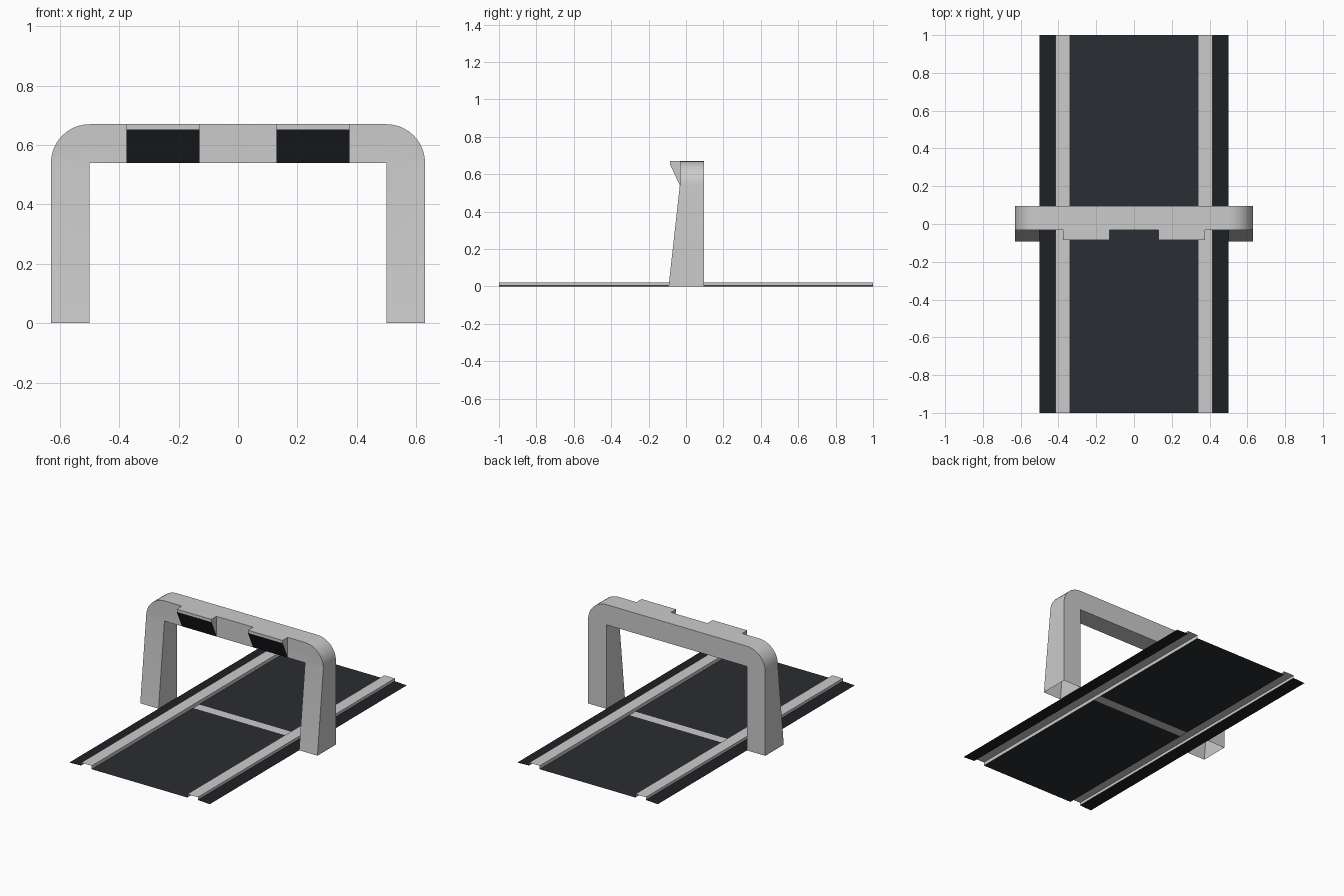
import bpy, bmesh, math

if "Cube" in bpy.data.objects:
    bpy.data.objects.remove(bpy.data.objects["Cube"])


def material(name, rgb):
    m = bpy.data.materials.new(name)
    m.diffuse_color = (*rgb, 1)
    m.use_nodes = True
    m.node_tree.nodes["Principled BSDF"].inputs["Base Color"].default_value = m.diffuse_color
    return m


DARK = material("dark_panel", (0.023, 0.026, 0.032))
DARKER = material("edge_dark", (0.013, 0.015, 0.019))


def build(name, verts, faces, mat=None, mirror=True, recalc=False):
    me = bpy.data.meshes.new(name)
    me.from_pydata(verts, [], faces)
    if recalc:
        bm = bmesh.new()
        bm.from_mesh(me)
        bmesh.ops.recalc_face_normals(bm, faces=bm.faces)
        bm.to_mesh(me)
        bm.free()
    ob = bpy.data.objects.new(name, me)
    bpy.context.collection.objects.link(ob)
    if mat:
        me.materials.append(mat)
    if mirror:
        ob.modifiers.new("mirror", 'MIRROR')
    return ob


def strip(name, section, y0=-1.0, y1=1.0, mat=None, mirror=True):
    """Open sheet: an (x, z) section running along y, facing up."""
    n = len(section)
    verts = [(x, y, z) for y in (y0, y1) for x, z in section]
    faces = [(i, i + 1, n + i + 1, n + i) for i in range(n - 1)]
    return build(name, verts, faces, mat, mirror)


# Track: dark deck, cross line, raised hollow rails, outer margins
deck = [(-0.34, 0), (0.34, 0)]
strip("deck_front", deck, -1, 0.03, DARK, False)
strip("cross_line", deck, 0.03, 0.09, None, False)
strip("deck_back", deck, 0.09, 1, DARK, False)
strip("rails", [(0.34, 0), (0.34, 0.022), (0.415, 0.022), (0.415, 0.004)])
strip("outer_margins", [(0.415, 0.004), (0.5, 0)], mat=DARKER)

# Gate: half outline, front of the leg leans back, open foot
H, TOP, BACK = 0.54, 0.67, 0.095
R = TOP - H
SEG = 10
arc = [(0.5 + R * math.cos(i * math.pi / 2 / SEG), H + R * math.sin(i * math.pi / 2 / SEG))
       for i in range(SEG + 1)]
outline = [(0.63, 0)] + arc + [(0, TOP), (0, H), (0.5, H), (0.5, 0)]
n = len(outline)
verts = [(x, -0.093 + 0.06 * min(z / H, 1), z) for x, z in outline]
verts += [(x, BACK, z) for x, z in outline]
leg = (0, 1, n - 2, n - 1)
beam = tuple(range(1, n - 1))
faces = [leg, beam, tuple(i + n for i in leg), tuple(i + n for i in beam)]
faces += [(i, i + 1, n + i + 1, n + i) for i in range(n - 1) if i != SEG + 2]
gate = build("gate", verts, faces, recalc=True)
bpy.context.view_layer.objects.active = gate
gate.select_set(True)
bpy.ops.object.shade_smooth_by_angle(angle=math.radians(30))

# Screen hoods: wedge with a thin top lip, dark slanted screen below it
X0, X1 = 0.13, 0.376
side = [(-0.033, TOP), (-0.085, TOP), (-0.085, 0.652), (-0.033, H)]
verts = [(x, y, z) for x in (X0, X1) for y, z in side]
build("screen_hoods", verts,
      [(0, 1, 5, 4), (1, 2, 6, 5), (3, 2, 1, 0), (4, 5, 6, 7)])
build("screens", [verts[i] for i in (2, 3, 7, 6)], [(0, 1, 2, 3)], DARKER)
